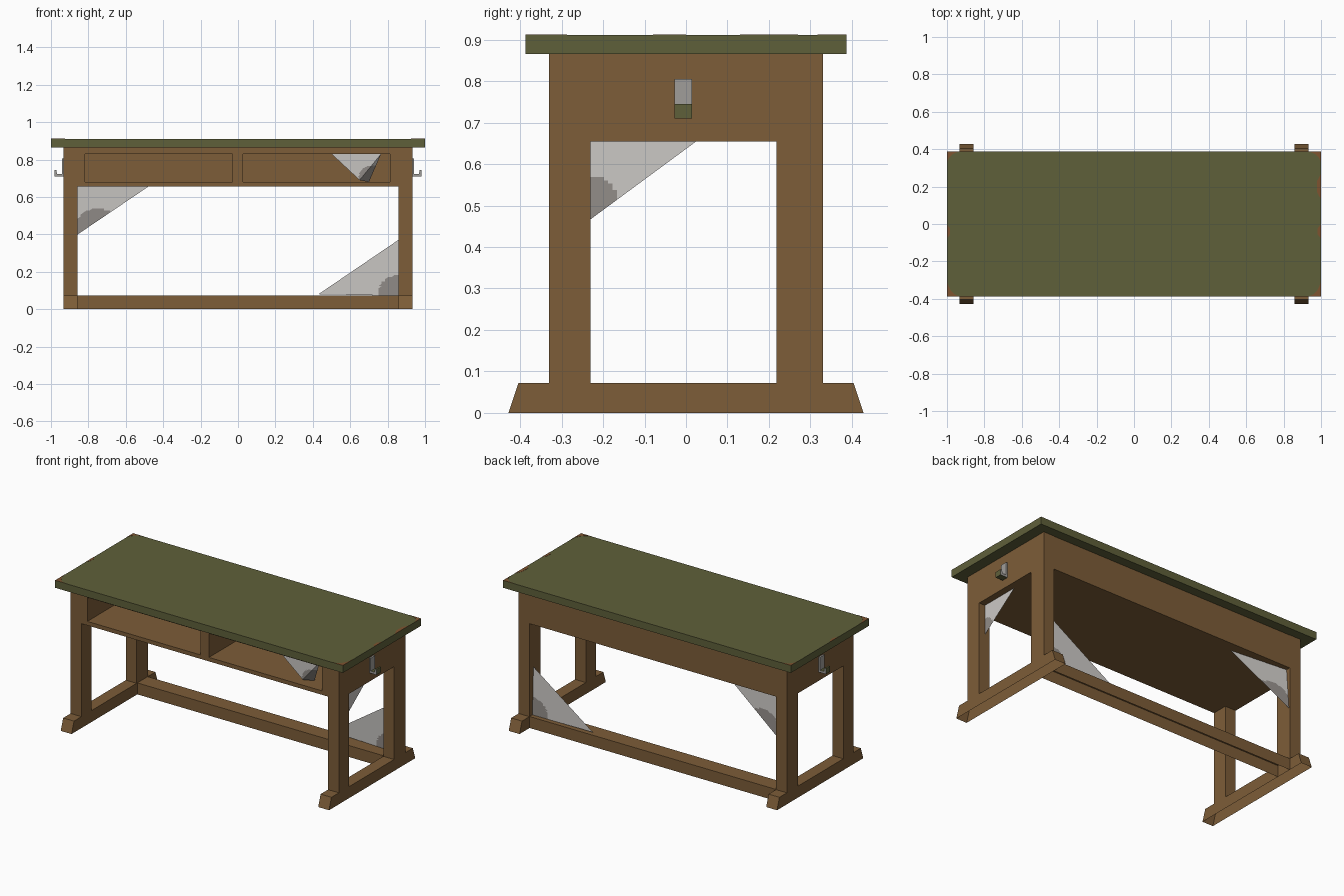
import bpy, bmesh, math
from mathutils import Vector

if "Cube" in bpy.data.objects:
    bpy.data.objects.remove(bpy.data.objects["Cube"])


def material(name, srgb):
    m = bpy.data.materials.new(name)
    lin = [((c / 255 + 0.055) / 1.055) ** 2.4 for c in srgb]
    m.diffuse_color = (*lin, 1)
    m.use_nodes = True
    m.node_tree.nodes["Principled BSDF"].inputs["Base Color"].default_value = m.diffuse_color
    return m


WOOD = material("brown wood", (125, 93, 56))
GREEN = material("olive green paint", (95, 96, 58))
WORN = material("worn edge wood", (126, 84, 48))
METAL = material("grey metal", (160, 158, 154))
WEB = material("pale web", (203, 200, 197))
WEB_DARK = material("dark web", (146, 141, 137))


def finish(name, bm, *mats):
    me = bpy.data.meshes.new(name)
    bm.to_mesh(me)
    bm.free()
    for m in mats:
        me.materials.append(m)
    ob = bpy.data.objects.new(name, me)
    bpy.context.collection.objects.link(ob)
    return ob


def add_prism(bm, pts, axis, lo, hi):
    """Extrude a 2D outline along an axis from lo to hi."""
    def place(p, d):
        return {"x": (d, p[0], p[1]), "y": (p[0], d, p[1]), "z": (p[0], p[1], d)}[axis]
    a = [bm.verts.new(place(p, lo)) for p in pts]
    b = [bm.verts.new(place(p, hi)) for p in pts]
    n = len(pts)
    faces = [bm.faces.new(a), bm.faces.new(b[::-1])]
    faces += [bm.faces.new((a[i], b[i], b[(i + 1) % n], a[(i + 1) % n])) for i in range(n)]
    bmesh.ops.recalc_face_normals(bm, faces=faces)


def add_box(bm, x0, x1, y0, y1, z0, z1):
    add_prism(bm, [(x0, y0), (x1, y0), (x1, y1), (x0, y1)], "z", z0, z1)


def open_bottom(bm):
    bm.normal_update()
    low = [f for f in bm.faces if f.normal.z < -0.9 and f.calc_center_median().z < 0.01]
    bmesh.ops.delete(bm, geom=low, context="FACES")


# Table top
bm = bmesh.new()
add_box(bm, -1, 1, -0.387, 0.387, 0.865, 0.911)
finish("table_top", bm, GREEN)

# Worn paint at the corners and end edges of the top
bm = bmesh.new()
for sx in (-1, 1):
    for sy in (-1, 1):
        a, b = 0.075, (0.10 if sy < 0 else 0.07)
        pts = [(sx, sy * 0.387)]
        for i in range(7):
            t = math.pi / 2 * i / 6
            pts.append((sx * (1 - a * (1 - math.sin(t))), sy * (0.387 - b * (1 - math.cos(t)))))
        add_prism(bm, pts, "z", 0.910, 0.912)
for sx, y, half, depth in ((1, 0.2, 0.07, 0.022), (1, -0.04, 0.04, 0.018), (-1, -0.04, 0.04, 0.015)):
    add_prism(bm, [(sx, y - half), (sx, y + half), (sx * (1 - depth), y + half * 0.4),
                   (sx * (1 - depth), y - half * 0.4)], "z", 0.910, 0.912)
finish("worn_corners", bm, WORN)

# End frames with splayed feet, and coat hooks on their outer faces
for side, s in (("left", -1), ("right", 1)):
    lo, hi = sorted((s * 0.857, s * 0.932))
    bm = bmesh.new()
    add_prism(bm, [(-0.33, 0.072), (-0.23, 0.072), (-0.23, 0.655), (0.218, 0.655), (0.218, 0.072),
                   (0.33, 0.072), (0.33, 0.865), (-0.33, 0.865)], "x", lo, hi)
    finish(side + "_end_frame", bm, WOOD)

    bm = bmesh.new()
    add_prism(bm, [(-0.428, 0), (0.428, 0), (0.404, 0.072), (-0.404, 0.072)], "x", lo, hi)
    open_bottom(bm)
    finish(side + "_foot", bm, WOOD)

    bm = bmesh.new()
    add_prism(bm, [(s * x, z) for x, z in ((0.93, 0.71), (0.982, 0.71), (0.982, 0.745), (0.972, 0.745),
              (0.968, 0.724), (0.942, 0.724), (0.942, 0.805), (0.93, 0.805))], "y", -0.028, 0.015)
    for f in bm.faces:  # tip and underside are painted
        c = f.calc_center_median()
        f.material_index = int(c.z < 0.75 and abs(c.x) > 0.95 and abs(f.normal.y) < 0.5)
    finish(side + "_hook", bm, METAL, GREEN)

# Rear floor stretcher
bm = bmesh.new()
add_box(bm, -0.857, 0.857, 0.225, 0.328, 0, 0.072)
open_bottom(bm)
finish("stretcher", bm, WOOD)

# Shelf case with two open compartments
bm = bmesh.new()
add_box(bm, -0.857, 0.857, -0.328, 0.328, 0.655, 0.68)
add_box(bm, -0.857, 0.857, -0.328, 0.328, 0.83, 0.865)
add_box(bm, -0.857, 0.857, 0.30, 0.328, 0.68, 0.83)
for x0, x1 in ((-0.857, -0.817), (-0.03, 0.028), (0.813, 0.857)):
    add_box(bm, x0, x1, -0.328, 0.30, 0.68, 0.83)
finish("shelf_case", bm, WOOD)


# Cobwebs: finely divided sheets, dark within a radius of a centre
def web(name, corners, centre, radius):
    bm = bmesh.new()
    bm.faces.new([bm.verts.new(c) for c in corners])
    bmesh.ops.triangulate(bm, faces=bm.faces[:])
    bmesh.ops.subdivide_edges(bm, edges=bm.edges[:], cuts=23, use_grid_fill=True)
    for f in bm.faces:
        f.material_index = int((f.calc_center_median() - Vector(centre)).length < radius)
    finish(name, bm, WEB, WEB_DARK)


web("rear_upper_web", [(-0.857, 0.30, 0.655), (-0.48, 0.265, 0.655), (-0.857, 0.32, 0.40)],
    (-0.75, 0.31, 0.415), 0.125)
web("rear_lower_web", [(0.857, 0.30, 0.072), (0.43, 0.31, 0.08), (0.857, 0.29, 0.37)],
    (0.857, 0.30, 0.072), 0.11)
web("end_frame_web", [(0.89, -0.23, 0.655), (0.89, 0.025, 0.655), (0.89, -0.23, 0.467)],
    (0.89, -0.225, 0.51), 0.06)
web("compartment_web", [(0.50, -0.30, 0.83), (0.65, -0.285, 0.69), (0.70, -0.24, 0.68), (0.765, -0.28, 0.83)],
    (0.71, -0.26, 0.70), 0.07)
